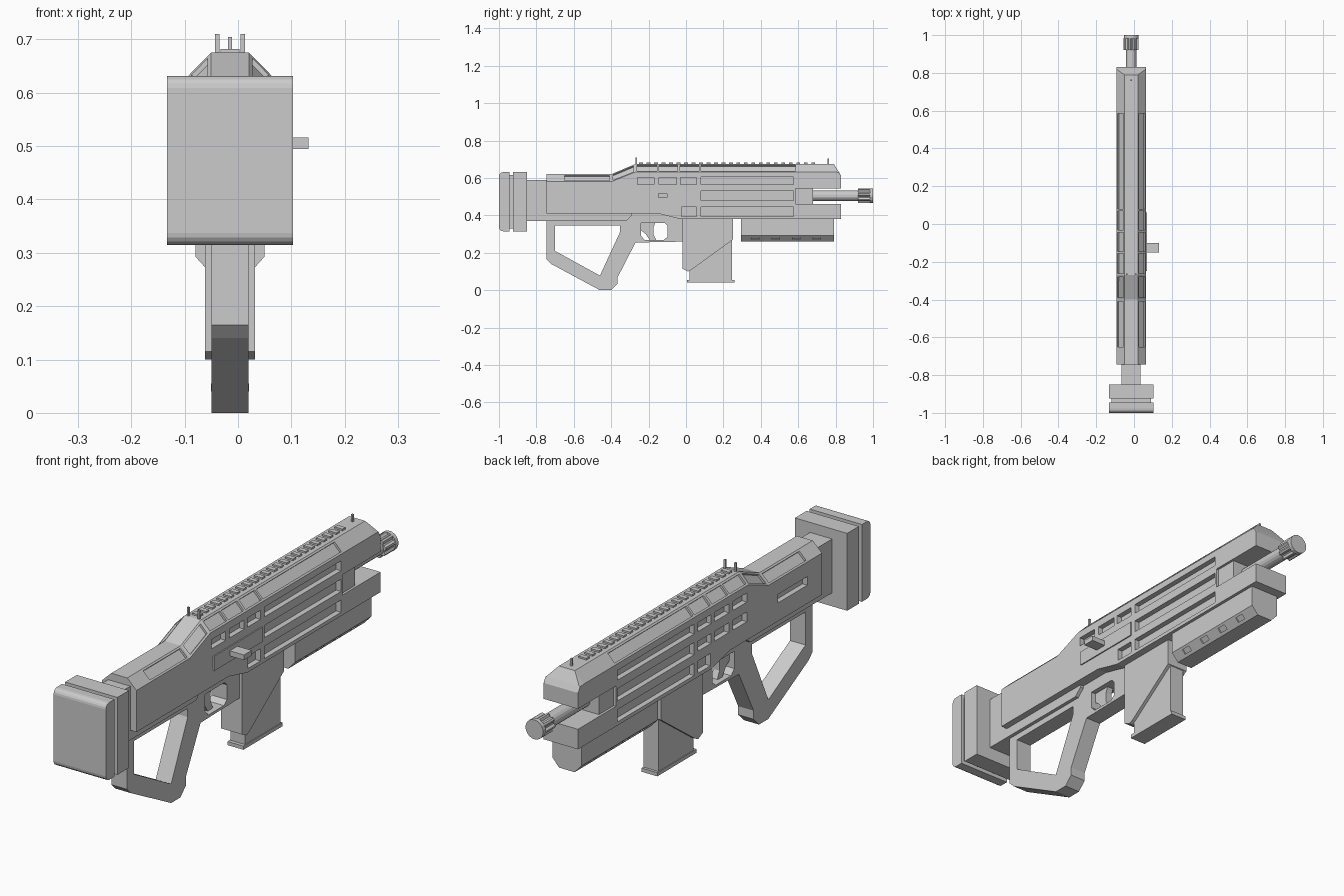
import bpy, bmesh, math
from mathutils import Vector

if "Cube" in bpy.data.objects:
    bpy.data.objects.remove(bpy.data.objects["Cube"])

CX = -0.015   # centre plane of the gun


def make(name, bm):
    bmesh.ops.recalc_face_normals(bm, faces=bm.faces[:])
    me = bpy.data.meshes.new(name)
    bm.to_mesh(me)
    bm.free()
    ob = bpy.data.objects.new(name, me)
    bpy.context.scene.collection.objects.link(ob)
    return ob


def loft(bm, rings):
    rows = [[bm.verts.new(p) for p in r] for r in rings]
    n = len(rows[0])
    for a, b in zip(rows, rows[1:]):
        for i in range(n):
            bm.faces.new((a[i], a[(i + 1) % n], b[(i + 1) % n], b[i]))
    bm.faces.new(rows[0])
    bm.faces.new(rows[-1])


def add_profile(bm, pts, hw, cx=CX):
    """Side outline (y, z) extruded across x."""
    loft(bm, [[(cx + s * hw, y, z) for y, z in pts] for s in (-1, 1)])


def profile(name, pts, hw, cx=CX):
    bm = bmesh.new()
    add_profile(bm, pts, hw, cx)
    return make(name, bm)


def add_box(bm, x0, x1, y0, y1, z0, z1):
    add_profile(bm, [(y0, z0), (y1, z0), (y1, z1), (y0, z1)], (x1 - x0) / 2, (x0 + x1) / 2)


def box(name, *a):
    bm = bmesh.new()
    add_box(bm, *a)
    return make(name, bm)


def tube(name, radii, y0, y1, z=0.505):
    n = len(radii)
    bm = bmesh.new()
    loft(bm, [[(CX + r * math.cos(math.tau * (i + .5) / n), y, z + r * math.sin(math.tau * (i + .5) / n))
               for i, r in enumerate(radii)] for y in (y0, y1)])
    return make(name, bm)


def cut(ob, bm):
    cutter = make(ob.name + "_cutter", bm)
    cutter.hide_render = True
    m = ob.modifiers.new("cut", 'BOOLEAN')
    m.operation, m.solver, m.object = 'DIFFERENCE', 'EXACT', cutter
    dg = bpy.context.evaluated_depsgraph_get()
    me = bpy.data.meshes.new_from_object(ob.evaluated_get(dg))
    ob.modifiers.clear()
    ob.data = me
    bpy.data.objects.remove(cutter)


# receiver body: sections of y, bottom, shoulder, top, top half width
HW, TW = 0.078, 0.036
sections = [(-.745, .41, .58, .62, TW), (-.4, .41, .58, .62, TW), (-.27, .41, .632, .675, TW),
            (-.15, .41, .632, .675, TW), (-.03, .38, .632, .675, TW), (.79, .38, .632, .675, TW),
            (.817, .38, .63, .633, .074), (.83, .38, .607, .61, .074)]
bm = bmesh.new()
loft(bm, [[(CX + x, y, z) for x, z in ((-HW, b), (HW, b), (HW, s), (w, t), (-w, t), (-HW, s))]
          for y, b, s, t, w in sections])
receiver = make("receiver", bm)

# receiver cuts: barrel slot, side grooves, windows and sloped top panels
bm = bmesh.new()
add_box(bm, CX - .2, CX + .2, .585, .9, .462, .545)
windows = [(-.26, -.17), (-.145, -.05), (-.03, .055)]
grooves = [(.08, .575, a, b) for a, b in ((.565, .605), (.48, .53), (.395, .445))]
grooves += [(a, b, .565, .602) for a, b in windows] + [(-.025, .055, .395, .445)]
left_only = [(a, b, .485, .525) for a, b in windows] + [(-.65, -.46, .485, .52)]
D = 0.022
for y0, y1, z0, z1 in grooves:
    add_box(bm, CX + HW - D, CX + HW + .05, y0, y1, z0, z1)
for y0, y1, z0, z1 in grooves + left_only:
    add_box(bm, CX - HW - .05, CX - HW + D, y0, y1, z0, z1)


def slope_point(y, f, off, side):
    k = min(max((y + .4) / .13, 0), 1)
    s, t = .58 + .052 * k, .62 + .055 * k
    n = Vector((t - s, 0, HW - TW)).normalized() * off
    return (CX + side * (HW + (TW - HW) * f + n.x), y, s + (t - s) * f + n.z)


for y0, y1 in ((-.65, -.41), (-.39, -.28), (-.262, -.155), (-.145, -.045), (-.033, .07), (.08, .585)):
    for side in (-1, 1):
        loft(bm, [[slope_point(y, f, o, side) for y, f in ((y0, .14), (y1, .14), (y1, .86), (y0, .86))]
                  for o in (-.009, .012)])
cut(receiver, bm)

# bolt plate and handle on the right side
box("bolt_plate", .05, .068, -.25, .06, .472, .532)
box("bolt_handle", .05, .132, -.15, -.1, .495, .516)

# stock tube and lower frame rail
profile("stock_frame", [(-.86, .37), (-.32, .37), (-.29, .4), (-.29, .45), (-.65, .59), (-.86, .59)], .05)

# butt pad: rounded plate, neck and rear block
r = 0.022
arc = [(-1 + r - r * math.sin(a), r - r * math.cos(a)) for a in (math.pi / 8 * i for i in range(5))]
profile("butt_plate", [(-.945, .315)] + [(y, .315 + z) for y, z in arc] +
        [(y, .631 - z) for y, z in reversed(arc)] + [(-.945, .631)], .118)
box("butt_neck", CX - .105, CX + .105, -.95, -.92, .33, .616)
box("butt_block", CX - .118, CX + .118, -.925, -.85, .315, .631)

# loop grip with hand opening and trigger opening
grip = profile("grip", [(-.745, .4), (-.745, .165), (-.72, .14), (-.46, .0), (-.4, .0), (-.365, .035),
                        (-.365, .07), (-.27, .255), (-.01, .26), (-.01, .43), (-.745, .43)], .035)
bm = bmesh.new()
add_profile(bm, [(-.7, .345), (-.353, .345), (-.353, .31), (-.46, .078), (-.7, .21)], .1)
add_profile(bm, [(-.24, .29), (-.22, .268), (-.12, .268), (-.1, .285), (-.1, .345), (-.115, .36), (-.24, .36)], .1)
cut(grip, bm)
profile("trigger", [(-.24, .37), (-.16, .37), (-.175, .335), (-.175, .3), (-.16, .27), (-.19, .262),
                    (-.215, .3), (-.24, .32)], .014)

# magazine well, magazine and its base
profile("magazine_well", [(-.02, .39), (-.02, .115), (.01, .1), (.03, .11), (.25, .27), (.25, .39)], .047)
box("magazine", CX - .033, CX + .033, .02, .247, .05, .36)
box("magazine_base", CX - .036, CX + .036, .005, .258, .04, .055)

# fore grip with chamfered lower edges and small notches
bm = bmesh.new()
loft(bm, [[(CX + x, y, z) for x, z in ((-.065, .39), (-.065, .293), (-.035, .26), (.035, .26),
                                       (.065, .293), (.065, .39))] for y in (.295, .79)])
fore = make("fore_grip", bm)
bm = bmesh.new()
for y in (.37, .48, .59, .7):
    for s in (-1, 1):
        quad = [(y - .02, .058, .285), (y + .02, .058, .285), (y + .02, .044, .27), (y - .02, .044, .27)]
        loft(bm, [[(CX + s * (x + .74 * o), yy, z - .67 * o) for yy, x, z in quad] for o in (-.006, .015)])
cut(fore, bm)

# barrel, its block and the fluted muzzle
box("barrel_block", CX - .068, CX + .068, .582, .68, .455, .55)
tube("barrel", [.028] * 16, .66, .93)
tube("muzzle_flutes", ([.04] * 2 + [.032] * 2) * 8, .92, .985)
tube("muzzle_cap", [.04] * 16, .983, 1.0)

# top rail teeth
bm = bmesh.new()
for i in range(24):
    y = -.25 + i * .04
    add_box(bm, CX - .018, CX + .018, y, y + .02, .67, .682)
make("top_rail", bm)

# sight pins
for name, x, y, z in (("rear_sight_left", -.024, -.265, .71), ("rear_sight_right", .024, -.265, .71),
                      ("front_sight", 0, .76, .704)):
    box(name, CX + x - .004, CX + x + .004, y - .004, y + .004, .65, z)
